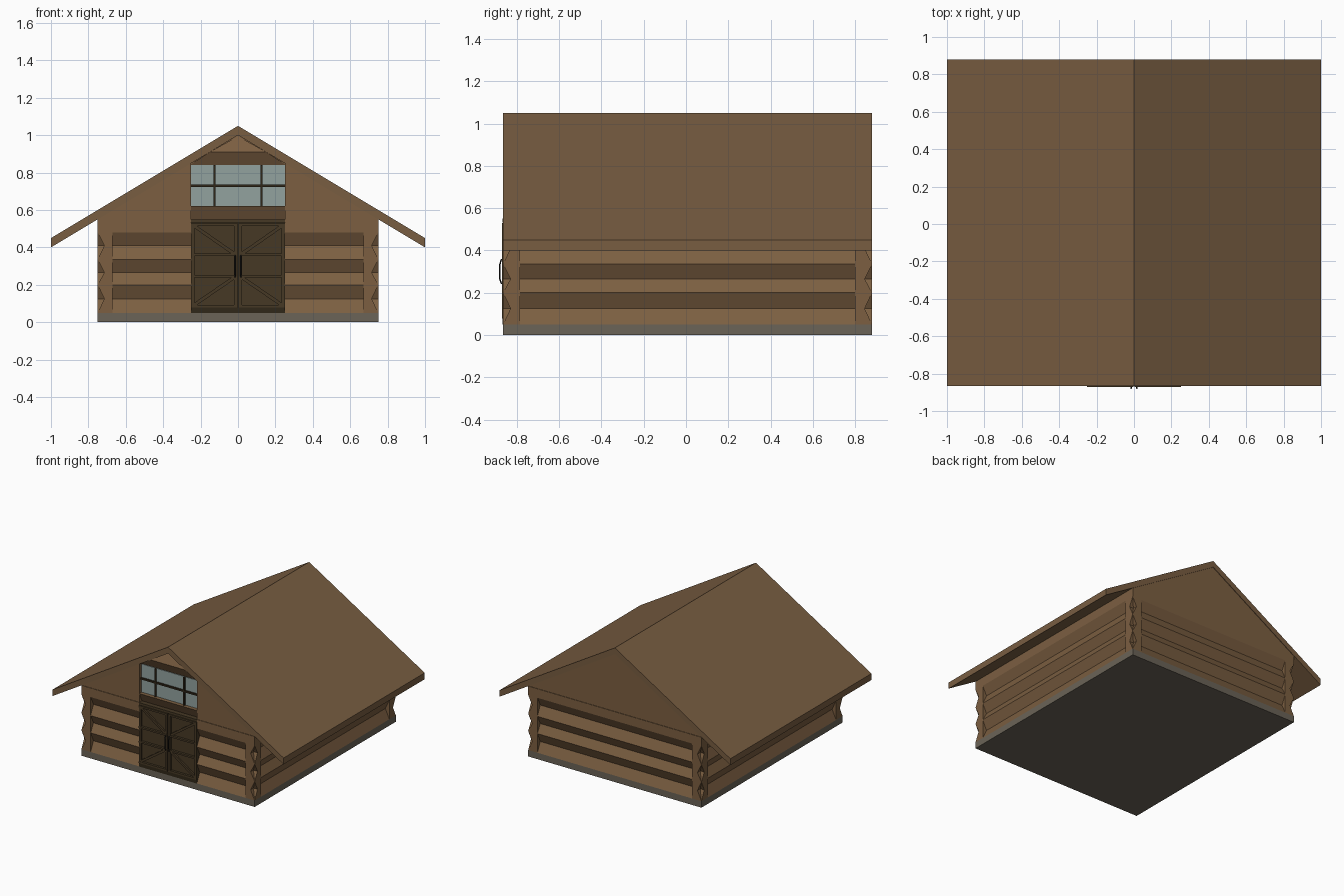
import bpy, bmesh, math
from mathutils import Vector, Matrix

if "Cube" in bpy.data.objects:
    bpy.data.objects.remove(bpy.data.objects["Cube"])


def material(name, r, g, b):
    m = bpy.data.materials.new(name)
    m.diffuse_color = (r, g, b, 1)
    m.use_nodes = True
    m.node_tree.nodes["Principled BSDF"].inputs["Base Color"].default_value = m.diffuse_color
    return m


WOOD = material("log brown", .200, .114, .053)
ROOF = material("roof brown", .188, .110, .053)
DOOR = material("dark door wood", .061, .040, .018)
TRIM = material("darkest trim", .030, .020, .009)
GLASS = material("window glass", .29, .36, .345)
STONE = material("foundation stone", .145, .125, .095)
IRON = material("black iron", .010, .010, .010)

FRONT, BACK, HALF = -.865, .88, .75
DOOR_X = .25


def finish(name, bm, mat):
    bmesh.ops.recalc_face_normals(bm, faces=bm.faces)
    me = bpy.data.meshes.new(name)
    bm.to_mesh(me)
    bm.free()
    me.materials.append(mat)
    ob = bpy.data.objects.new(name, me)
    bpy.context.collection.objects.link(ob)
    return ob


def prism(name, pts, axis, a, b, mat):
    """Extrude a profile along x (points are y,z) or along y (points are x,z)."""
    bm = bmesh.new()
    put = (lambda p, t: (t, p[0], p[1])) if axis == "x" else (lambda p, t: (p[0], t, p[1]))
    f = bm.faces.new([bm.verts.new(put(p, a)) for p in pts])
    ext = bmesh.ops.extrude_face_region(bm, geom=[f])
    move = Vector((b - a, 0, 0)) if axis == "x" else Vector((0, b - a, 0))
    bmesh.ops.translate(bm, vec=move, verts=[v for v in ext["geom"] if isinstance(v, bmesh.types.BMVert)])
    return finish(name, bm, mat)


def box(name, x0, x1, y0, y1, z0, z1, mat):
    return prism(name, [(x0, z0), (x1, z0), (x1, z1), (x0, z1)], "y", y0, y1, mat)


def bar(name, x0, z0, x1, z1, w, y0, y1, mat):
    """Flat bar between two points of the front plane."""
    d = Vector((x1 - x0, z1 - z0))
    n = Vector((-d.y, d.x)).normalized() * w / 2
    pts = [(x0 + n.x, z0 + n.y), (x1 + n.x, z1 + n.y), (x1 - n.x, z1 - n.y), (x0 - n.x, z0 - n.y)]
    return prism(name, pts, "y", y0, y1, mat)


# Stacked log profile: (depth behind the outer plane, height)
logs = [(0, .05), (.035, .125), (0, .2), (.035, .265), (0, .335), (.035, .41), (0, .48), (0, .55)]


def log_profile(outer, sign):
    return [(outer - sign * d, z) for d, z in logs] + [(outer - sign * .08, .55), (outer - sign * .08, .05)]


# Foundation
box("foundation", -HALF, HALF, FRONT, BACK, 0, .05, STONE)

# Log walls
for s, side in ((-1, "left"), (1, "right")):
    prism(side + "_log_wall", log_profile(s * HALF, s), "y", FRONT, BACK, WOOD)
    prism("front_log_wall_" + side, log_profile(FRONT, -1), "x", s * DOOR_X, s * HALF, WOOD)
    # Gable beside the window
    prism("front_gable_" + side, [(s * DOOR_X, .55), (s * HALF, .55), (s * DOOR_X, .85)],
          "y", FRONT + .004, FRONT + .08, WOOD)
prism("back_log_wall", log_profile(BACK, 1), "x", -HALF, HALF, WOOD)
prism("back_gable", [(-HALF, .55), (HALF, .55), (0, 1.0)], "y", BACK - .08, BACK - .004, WOOD)

# Gable top above the window, with one projecting log
prism("front_gable_top", [(-DOOR_X, .84), (DOOR_X, .84), (DOOR_X, .85), (0, 1.0), (-DOOR_X, .85)],
      "y", FRONT + .035, FRONT + .08, WOOD)
bm = bmesh.new()
vs = [bm.verts.new(c) for c in ((-.26, FRONT + .035, .84), (.26, FRONT + .035, .84),
                                (.15, FRONT, .91), (-.15, FRONT, .91), (0, FRONT + .035, .995))]
for ids in ((0, 1, 2, 3), (3, 2, 4), (0, 3, 4), (1, 4, 2), (0, 4, 1)):
    bm.faces.new([vs[i] for i in ids])
finish("gable_top_log", bm, WOOD)

# Log between door and window
prism("lintel_log", [(FRONT + .035, .55), (FRONT, .62), (FRONT + .08, .62), (FRONT + .08, .55)],
      "x", -DOOR_X, DOOR_X, WOOD)

# Roof
prism("roof", [(0, 1.05), (1, .45), (1, .40), (0, 1.0), (-1, .40), (-1, .45)], "y", FRONT, BACK, ROOF)

# Window with glazing bars
box("window_glass", -DOOR_X, DOOR_X, FRONT + .03, FRONT + .038, .62, .84, GLASS)
for x in (-.125, .125):
    box("window_upright", x - .006, x + .006, FRONT + .018, FRONT + .034, .62, .84, TRIM)
box("window_crossbar", -DOOR_X, DOOR_X, FRONT + .018, FRONT + .034, .724, .737, TRIM)

# Double door: panel, rails, stiles and braces
box("door_panel", -DOOR_X, DOOR_X, FRONT + .012, FRONT + .06, .05, .55, DOOR)
box("door_sill", -DOOR_X, DOOR_X, FRONT - .002, FRONT + .02, .05, .08, TRIM)
box("door_header", -DOOR_X, DOOR_X, FRONT - .002, FRONT + .02, .532, .55, DOOR)
for s, side in ((-1, "left"), (1, "right")):
    xa, xb = sorted((s * .003, s * .25))
    for z in (.085, .245, .36, .522):
        box("door_rail_" + side, xa, xb, FRONT - .006, FRONT + .015, z - .007, z + .007, DOOR)
    for x in (s * .013, s * .241):
        box("door_stile_" + side, x - .009, x + .009, FRONT - .005, FRONT + .015, .08, .53, DOOR)
    bar("upper_brace_" + side, s * .235, .515, s * .022, .367, .018, FRONT - .002, FRONT + .015, DOOR)
    bar("lower_brace_" + side, s * .235, .092, s * .022, .238, .018, FRONT - .002, FRONT + .015, DOOR)
    # Bow handle
    cu = bpy.data.curves.new("door_handle_" + side, "CURVE")
    cu.dimensions = "3D"
    cu.bevel_depth = .004
    cu.bevel_resolution = 1
    cu.use_fill_caps = True
    sp = cu.splines.new("POLY")
    path = [(-.862, .24), (-.874, .245), (-.880, .265), (-.880, .335), (-.874, .355), (-.862, .36)]
    sp.points.add(len(path) - 1)
    for p, (y, z) in zip(sp.points, path):
        p.co = (s * .016, y, z, 1)
    cu.materials.append(IRON)
    bpy.context.collection.objects.link(bpy.data.objects.new("door_handle_" + side, cu))
